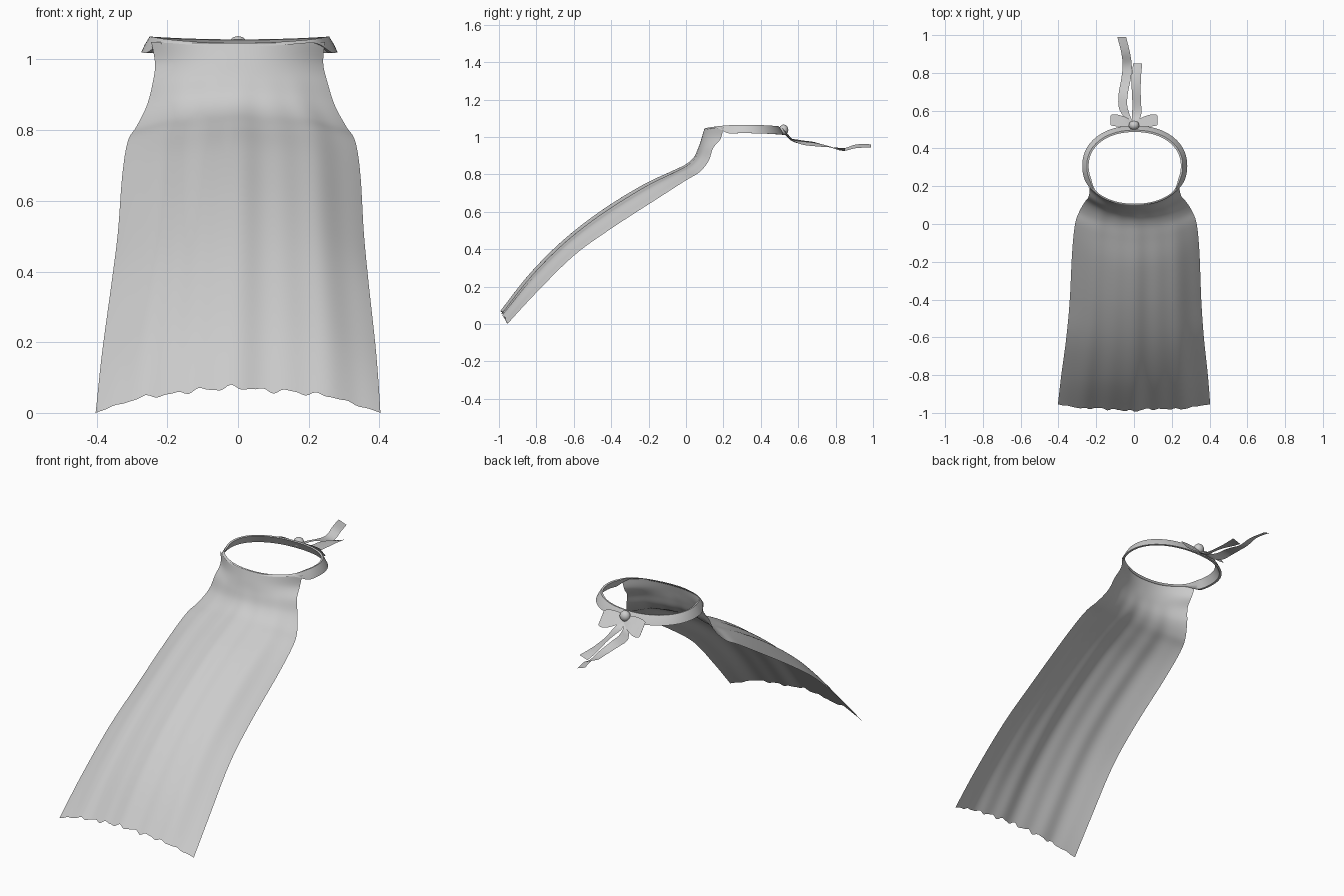
import bpy, bmesh, math
from math import sin, cos, pi
from mathutils import Vector

if "Cube" in bpy.data.objects:
    bpy.data.objects.remove(bpy.data.objects["Cube"])

cloth = bpy.data.materials.new("grey_cloth")
cloth.diffuse_color = (0.6, 0.6, 0.6, 1)
cloth.use_nodes = True
cloth.node_tree.nodes["Principled BSDF"].inputs["Base Color"].default_value = cloth.diffuse_color


def finish(name, bm):
    me = bpy.data.meshes.new(name)
    bm.to_mesh(me)
    bm.free()
    me.materials.append(cloth)
    me.shade_smooth()
    me.set_sharp_from_angle(angle=math.radians(60))
    ob = bpy.data.objects.new(name, me)
    bpy.context.collection.objects.link(ob)
    return ob


def spline(pts, t):
    """Smooth curve through the points, t from 0 to 1."""
    n = len(pts) - 1
    i = min(int(t * n), n - 1)
    f = t * n - i
    a, b, c, d = (Vector(pts[max(0, min(n, k))]) for k in (i - 1, i, i + 1, i + 2))
    return 0.5 * (2 * b + (c - a) * f + (2 * a - 5 * b + 4 * c - d) * f * f
                  + (3 * b - a - 3 * c + d) * f ** 3)


def grid(name, rows, wrap_rows=False, wrap_cols=False, flip=False):
    """Skin rows of points with quads."""
    bm = bmesh.new()
    vs = [[bm.verts.new(p) for p in r] for r in rows]
    nr, nc = len(vs), len(vs[0])
    for i in range(nr if wrap_rows else nr - 1):
        for j in range(nc if wrap_cols else nc - 1):
            k, m = (i + 1) % nr, (j + 1) % nc
            q = (vs[i][j], vs[k][j], vs[k][m], vs[i][m])
            bm.faces.new(q[::-1] if flip else q)
    return finish(name, bm)


# Hanging sheet: middle line and side edge, swept from neck to hem
middle = [(0, .099, 1.046), (0, .085, 1.0), (0, .067, .943), (0, .043, .89), (0, 0, .85),
          (0, -.08, .81), (0, -.23, .737), (0, -.45, .6), (0, -.65, .445),
          (0, -.83, .265), (0, -.985, .068)]
edge = [(.246, .2, 1.05), (.238, .185, .99), (.246, .145, .94), (.266, .12, .87),
        (.297, .07, .81), (.322, 0, .768), (.337, -.15, .672), (.348, -.4, .51),
        (.364, -.6, .365), (.388, -.8, .168), (.403, -.955, 0)]
R, C = 60, 80
rows = []
for i in range(R + 1):
    t = i / R
    m, e = spline(middle, t), spline(edge, t)
    fall = (spline(middle, min(1, t + .05)) - spline(middle, max(0, t - .05))).normalized()
    out = fall.cross(Vector((1, 0, 0)))
    if out.y > 0:
        out = -out
    row = []
    for j in range(C + 1):
        u = 2 * j / C - 1
        w = abs(u) ** 2.3
        p = Vector((e.x * u + .01 * sin(pi * t), m.y + (e.y - m.y) * w, m.z + (e.z - m.z) * w))
        # soft lengthwise folds, growing out below the neck
        depth = .005 * min(1, max(0, t - .15) * 2) * (1 - u ** 4)
        p += out * depth * (cos(9 * u + .6) + .5 * cos(19 * u))
        # uneven hem
        if t > .9:
            p += fall * .007 * (t - .9) / .1 * (sin(31 * u) + .5 * sin(53 * u + 1)) * (1 - w)
        row.append(p)
    rows.append(row)
grid("apron_sheet", rows, flip=True)

# Neck band: flared strip at the back that thins to a slim rim above the sheet
N = 96
section = [(0, 0), (.010, .022), (.024, .045), (.034, .043), (.023, .022), (.012, 0)]
rows = []
for i in range(N):
    a = 2 * pi * i / N
    c, s = cos(a), sin(a)
    ex = 2 / 2.15
    cx, cy = math.copysign(abs(c) ** ex, c), math.copysign(abs(s) ** ex, s)
    g = max(0, min(1, (-s - .3) / .4))
    g = g * g * (3 - 2 * g)
    drop = .018 * max(0, -s) ** 2 + .008 * max(0, s) ** 2
    row = []
    for o, h in section:
        o2 = o * (1 - g) + (.004 + o * .3) * g
        h2 = .045 - (.045 - h) * (1 - .8 * g)
        row.append(((.278 - o2) * cx + .004, .307 + (.214 - o2) * cy, 1.02 + h2 - drop))
    rows.append(row)
grid("neck_band", rows, True, True)


def ribbon(name, pts, width, n=32, flip=False):
    """Ribbon along a path; width(t) gives the vector from centre to edge."""
    rws = []
    for i in range(n + 1):
        t = i / n
        p, w = spline(pts, t), Vector(width(t))
        rws.append([p - w, p, p + w])
    return grid(name, rws, flip=flip)


# Bow: knot and a flaring loop on each side
bm = bmesh.new()
bmesh.ops.create_uvsphere(bm, u_segments=20, v_segments=12, radius=1)
for v in bm.verts:
    v.co = Vector((v.co.x * .028, v.co.y * .025, v.co.z * .028)) + Vector((0, .522, 1.038))
finish("bow_knot", bm)
for side, label in ((-1, "left"), (1, "right")):
    path = [(0, .525, 1.03), (.04, .528, 1.03), (.09, .535, 1.024), (.122, .545, 1.012),
            (.118, .557, 1.0), (.085, .56, .995), (.04, .55, 1.005), (0, .53, 1.02)]
    path = [(x * side, y, z) for x, y, z in path]
    ribbon("bow_loop_" + label, path,
           lambda t: (0, .006 + .016 * sin(pi * t), -.008 - .018 * sin(pi * t)),
           flip=side < 0)

# Loose tails trailing behind the knot
long_tail = [(-.008, .53, 1.015), (-.035, .565, .985), (-.058, .62, .972), (-.057, .69, .965),
             (-.042, .77, .945), (-.036, .84, .932), (-.045, .91, .95), (-.065, .99, .952)]
short_tail = [(.004, .53, 1.015), (.012, .565, .985), (.015, .62, .968), (.012, .70, .958),
              (.012, .78, .945), (.02, .85, .932)]


def tail_width(phase):
    def width(t):
        h = .010 + .015 * min(1, t * 4)
        a = .4 * sin(5 * t + phase)
        return (h * cos(a), 0, h * sin(a))
    return width


ribbon("long_tail", long_tail, tail_width(.3))
ribbon("short_tail", short_tail, tail_width(2.2))

# Rest on the floor
low = min(v.co.z for o in bpy.data.objects for v in o.data.vertices)
for o in bpy.data.objects:
    o.location.z -= low
